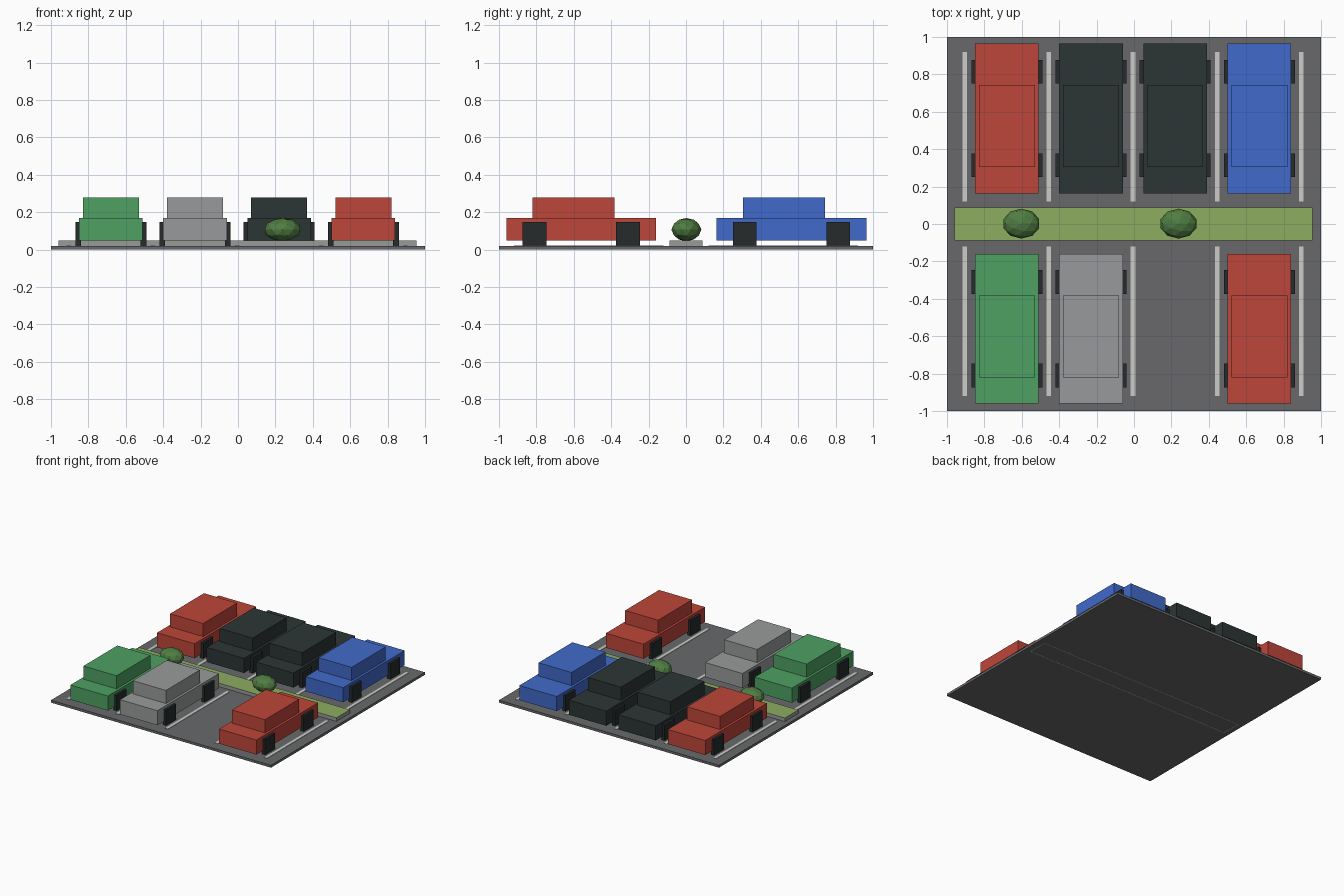
import bpy, bmesh
from mathutils import Matrix

if "Cube" in bpy.data.objects:
    bpy.data.objects.remove(bpy.data.objects["Cube"])


def material(name, rgb):
    m = bpy.data.materials.new(name)
    lin = [((c / 255 + 0.055) / 1.055) ** 2.4 for c in rgb]
    m.diffuse_color = (*lin, 1)
    m.use_nodes = True
    m.node_tree.nodes["Principled BSDF"].inputs["Base Color"].default_value = m.diffuse_color
    return m


MATS = {n: material(n, c) for n, c in {
    "asphalt": (104, 105, 107), "line white": (204, 204, 199), "grey": (153, 154, 155),
    "grass": (141, 173, 97), "bush green": (80, 124, 66), "red": (190, 70, 58),
    "blue": (65, 106, 202), "green": (78, 161, 99), "black": (44, 53, 53),
    "tyre": (38, 43, 44)}.items()}


def boxes(name, mat, spans):
    """One object from a list of ((x0, x1), (y0, y1), (z0, z1)) boxes."""
    bm = bmesh.new()
    for span in spans:
        centre = [(a + b) / 2 for a, b in span]
        size = [b - a for a, b in span]
        bmesh.ops.create_cube(bm, size=1, matrix=Matrix.LocRotScale(centre, None, size))
    return finish(name, mat, bm)


def finish(name, mat, bm):
    me = bpy.data.meshes.new(name)
    bm.to_mesh(me)
    bm.free()
    me.materials.append(MATS[mat])
    ob = bpy.data.objects.new(name, me)
    bpy.context.collection.objects.link(ob)
    return ob


def around(c, half):
    return (c - half, c + half)


def car(colour, x, y):
    # Lower body, cabin set slightly forward, four square wheels
    boxes("car_body", colour, [(around(x, 0.17), around(y, 0.40), (0.05, 0.17))])
    boxes("car_cabin", colour, [(around(x, 0.15), around(y - 0.04, 0.22), (0.17, 0.278))])
    boxes("car_wheels", "tyre", [
        (around(x + sx * 0.175, 0.015), around(y + sy * 0.25, 0.064), (0.018, 0.148))
        for sx in (-1, 1) for sy in (-1, 1)])


# Ground slab
boxes("ground", "asphalt", [((-1, 1), (-1, 1), (0, 0.02))])

# Bay marking lines, one set per row
for y0, y1 in ((0.12, 0.92), (-0.92, -0.12)):
    boxes("bay_lines", "line white", [
        (around(-0.905 + 0.45 * i, 0.0125), (y0, y1), (0.02, 0.023)) for i in range(5)])

# Median: curb ring reaching through the slab, with a grass top
X0, X1, Y0, Y1, T = -0.96, 0.955, -0.087, 0.088, 0.012
Z = (-0.0006, 0.047)
boxes("median_curb", "grey", [
    ((X0, X1), (Y0, Y0 + T), Z), ((X0, X1), (Y1 - T, Y1), Z),
    ((X0, X0 + T), (Y0 + T, Y1 - T), Z), ((X1 - T, X1), (Y0 + T, Y1 - T), Z)])
boxes("median_grass", "grass", [((X0, X1), (Y0, Y1), (0.047, 0.049))])

# Faceted, flattened bushes
for x in (-0.602, 0.238):
    bm = bmesh.new()
    bmesh.ops.create_icosphere(bm, subdivisions=2, radius=1, matrix=Matrix.LocRotScale(
        (x, 0.002, 0.107), None, (0.1, 0.08, 0.062)))
    finish("bush", "bush green", bm)

# Parked cars by bay; None leaves a bay empty
rows = {0.564: ("red", "black", "black", "blue"),
        -0.561: ("green", "grey", None, "red")}
for y, colours in rows.items():
    for i, colour in enumerate(colours):
        if colour:
            car(colour, -0.68 + 0.45 * i, y)
